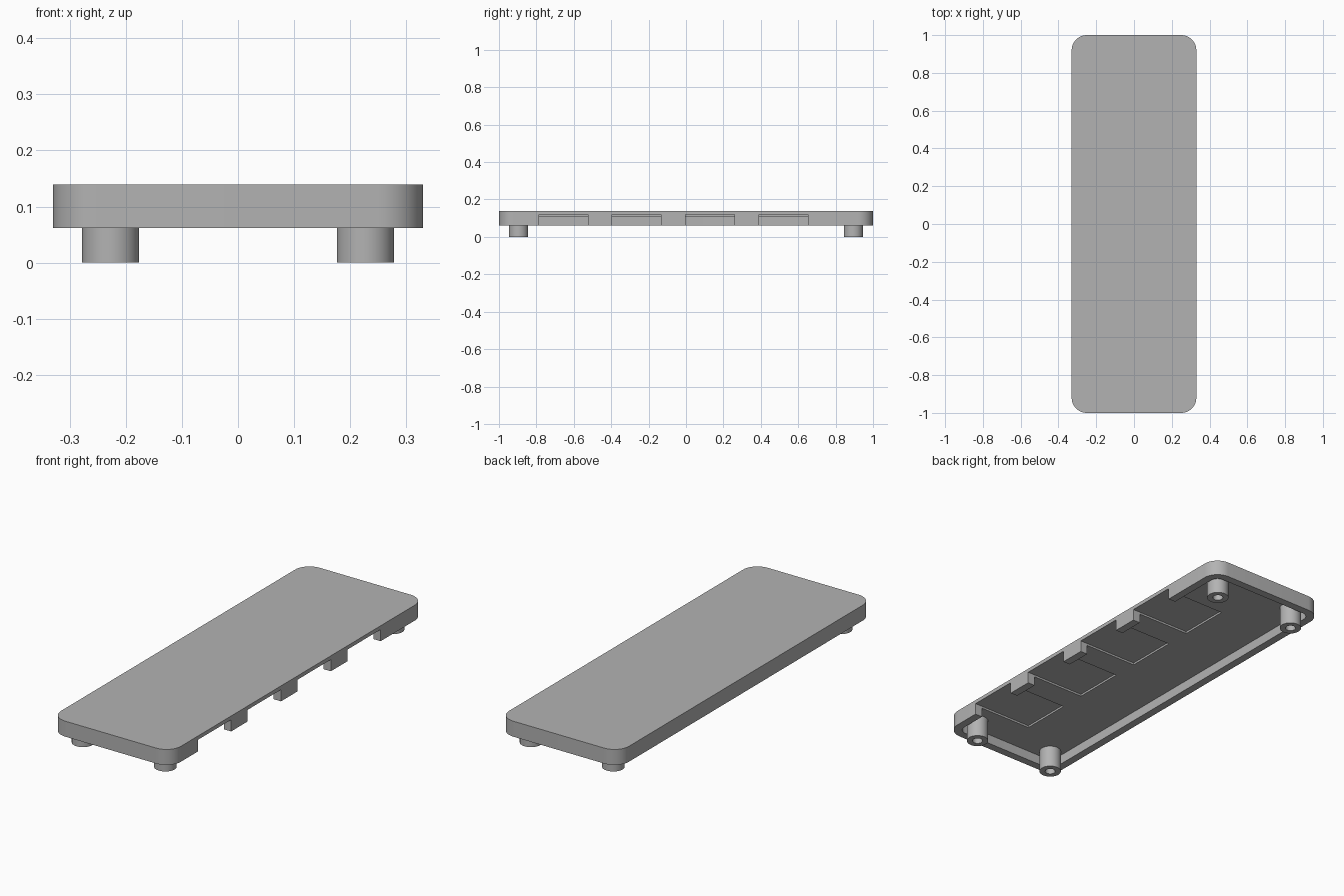
import bpy, bmesh, math

cube = bpy.data.objects.get("Cube")
if cube:
    bpy.data.objects.remove(cube)

BOTTOM, CEILING, POCKET_TOP, TOP = 0.062, 0.11, 0.12, 0.139
HALF_X, HALF_Y, CORNER, WALL = 0.33, 1.0, 0.08, 0.04

grey = bpy.data.materials.new("light grey")
grey.use_nodes = True
colour = (0.45, 0.45, 0.45, 1)
grey.diffuse_color = colour
grey.node_tree.nodes["Principled BSDF"].inputs["Base Color"].default_value = colour


def outline(hx, hy, radius, steps=12):
    """Rounded rectangle; a circle when both half sizes equal the radius."""
    points = []
    for q, (sx, sy) in enumerate([(1, 1), (-1, 1), (-1, -1), (1, -1)]):
        for i in range(steps):
            # full quarter turn for corners, open ended for circles
            a = math.pi / 2 * (q + i / (steps if hx == radius else steps - 1))
            points.append((sx * (hx - radius) + radius * math.cos(a),
                           sy * (hy - radius) + radius * math.sin(a)))
    return points


def make_object(name, bm):
    bmesh.ops.recalc_face_normals(bm, faces=bm.faces)
    mesh = bpy.data.meshes.new(name)
    bm.to_mesh(mesh)
    bm.free()
    mesh.materials.append(grey)
    obj = bpy.data.objects.new(name, mesh)
    bpy.context.collection.objects.link(obj)
    return obj


def hollow_solid(name, inner, outer, z_low, z_inner, z_high):
    """Solid that is open at the bottom, with a cavity up to z_inner."""
    bm = bmesh.new()
    rings = [[bm.verts.new((x, y, z)) for x, y in pts] for pts, z in
             [(inner, z_inner), (inner, z_low), (outer, z_low), (outer, z_high)]]
    for a, b in zip(rings, rings[1:]):
        for i in range(len(a)):
            j = (i + 1) % len(a)
            bm.faces.new((a[i], a[j], b[j], b[i]))
    bm.faces.new(rings[0])
    bm.faces.new(rings[-1])
    return make_object(name, bm)


def smooth(obj):
    bpy.ops.object.select_all(action='DESELECT')
    obj.select_set(True)
    bpy.context.view_layer.objects.active = obj
    bpy.ops.object.shade_smooth_by_angle(angle=math.radians(30))


# Shallow tray with rounded corners, open underneath
cover = hollow_solid("cover",
                     outline(HALF_X - WALL, HALF_Y - WALL, CORNER - WALL),
                     outline(HALF_X, HALF_Y, CORNER), BOTTOM, CEILING, TOP)

# Cutters for the side openings and the shallow pockets behind them
bm = bmesh.new()
for k in range(4):
    y0 = -0.787 + k * 0.392
    corners = bmesh.ops.create_cube(bm, size=1)["verts"]
    for v in corners:
        v.co = (0.0 if v.co.x < 0 else 0.4,
                y0 if v.co.y < 0 else y0 + 0.262,
                0.0 if v.co.z < 0 else POCKET_TOP)
cutter = make_object("opening_cutter", bm)
cutter.hide_render = True
cutter.hide_set(True)

cut = cover.modifiers.new("openings", 'BOOLEAN')
cut.operation = 'DIFFERENCE'
cut.solver = 'EXACT'
cut.object = cutter
bpy.context.view_layer.objects.active = cover
bpy.ops.object.modifier_apply(modifier=cut.name)
bpy.data.objects.remove(cutter)
smooth(cover)

# Four hollow pegs
for side, sx in (("left", 1), ("right", -1)):
    for end, sy in (("front", -1), ("back", 1)):
        peg = hollow_solid(f"{end}_{side}_peg", outline(0.024, 0.024, 0.024),
                           outline(0.051, 0.051, 0.051), 0, CEILING, CEILING + 0.005)
        peg.location = (sx * 0.227, sy * 0.895, 0)
        smooth(peg)
